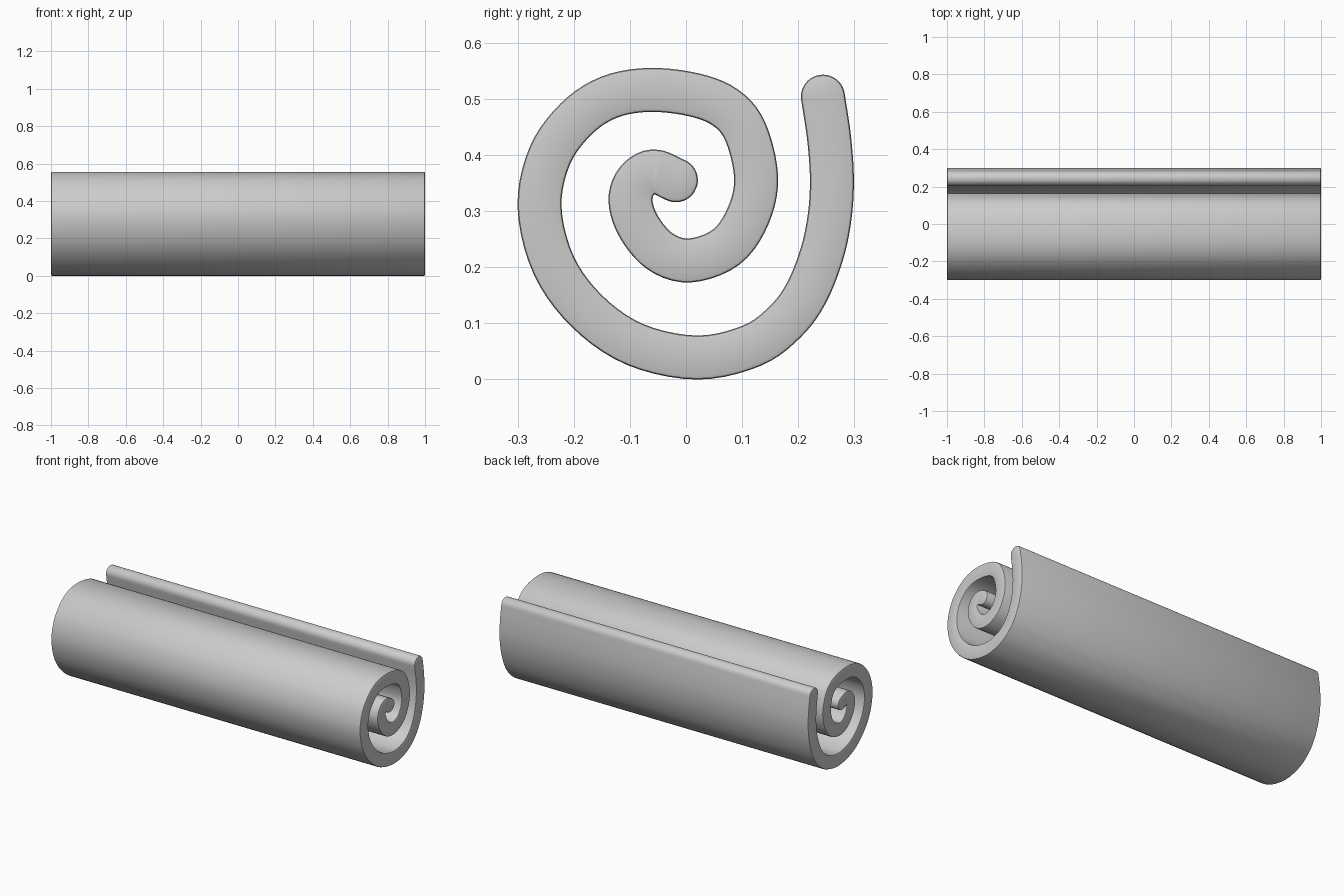
import bpy, bmesh, math
from mathutils import Vector

if "Cube" in bpy.data.objects:
    bpy.data.objects.remove(bpy.data.objects["Cube"])

# Centreline of the rolled sheet in (y, z), from the outer lip to the inner curl
PATH = [(.244, .504), (.255, .43), (.260, .357), (.256, .29), (.242, .223),
        (.214, .153), (.176, .102), (.117, .06), (.02, .039), (-.09, .062),
        (-.176, .121), (-.236, .204), (-.261, .307), (-.243, .398), (-.196, .464),
        (-.137, .503), (-.065, .516), (.015, .507), (.071, .484), (.106, .441),
        (.125, .36), (.111, .292), (.072, .236), (.007, .212), (-.046, .228),
        (-.084, .272), (-.099, .318), (-.088, .353), (-.058, .371), (-.018, .355)]
HALF = 0.0392    # half thickness of the sheet
ROUND = 0.006    # small edge rounding at both ends
CAP = 10         # segments in each rounded lip


def smooth_path(pts, steps=5):
    """Catmull-Rom curve through the points."""
    p = [Vector(q) for q in pts]
    p = [2 * p[0] - p[1]] + p + [2 * p[-1] - p[-2]]
    out = []
    for i in range(1, len(p) - 2):
        a, b, c, d = p[i - 1:i + 3]
        for s in range(steps):
            t = s / steps
            out.append(0.5 * (2 * b + (c - a) * t + (2 * a - 5 * b + 4 * c - d) * t * t
                              + (3 * b - a - 3 * c + d) * t ** 3))
    return out + [p[-2]]


def stations(line):
    """Pairs of (centre, side direction, width factor), with round lips added."""
    res = []
    n = len(line)
    for i, c in enumerate(line):
        t = (line[min(i + 1, n - 1)] - line[max(i - 1, 0)]).normalized()
        side = Vector((-t.y, t.x))
        if i in (0, n - 1):
            sign = -1 if i == 0 else 1
            lip = [(c, side, t * sign, k / CAP * math.pi / 2) for k in range(CAP)]
            res += lip[::-1] if i == 0 else lip
        else:
            res.append((c, side, t, 0.0))
    return res


STATIONS = stations(smooth_path(PATH))


def ring(bm, x, half):
    """One cross-section: left and right vertex rows along the spiral."""
    rows = ([], [])
    for c, side, t, a in STATIONS:
        for row, s in zip(rows, (1, -1)):
            q = c + side * s * half * math.cos(a) + t * half * math.sin(a)
            row.append(bm.verts.new((x, q.x, q.y)))
    return rows


# Rolled scroll: four cross-sections, side skin and end faces
bm = bmesh.new()
k = ROUND * 0.3
rings = [ring(bm, x, h) for x, h in ((-1, HALF - ROUND), (-1 + k, HALF - k), (-1 + ROUND, HALF),
                                     (1 - ROUND, HALF), (1 - k, HALF - k), (1, HALF - ROUND))]
for r0, r1 in zip(rings, rings[1:]):
    l0, l1 = r0[0] + r0[1][::-1], r1[0] + r1[1][::-1]
    m = len(l0)
    for i in range(m):
        j = (i + 1) % m
        bm.faces.new((l0[i], l0[j], l1[j], l1[i]))
for left, right in (rings[0], rings[-1]):
    for i in range(len(left) - 1):
        bm.faces.new((left[i], left[i + 1], right[i + 1], right[i]))
bmesh.ops.recalc_face_normals(bm, faces=bm.faces)

mesh = bpy.data.meshes.new("rolled_scroll")
bm.to_mesh(mesh)
bm.free()
scroll = bpy.data.objects.new("rolled_scroll", mesh)
bpy.context.collection.objects.link(scroll)
bpy.context.view_layer.objects.active = scroll
scroll.select_set(True)
bpy.ops.object.shade_smooth_by_angle(angle=math.radians(35))
